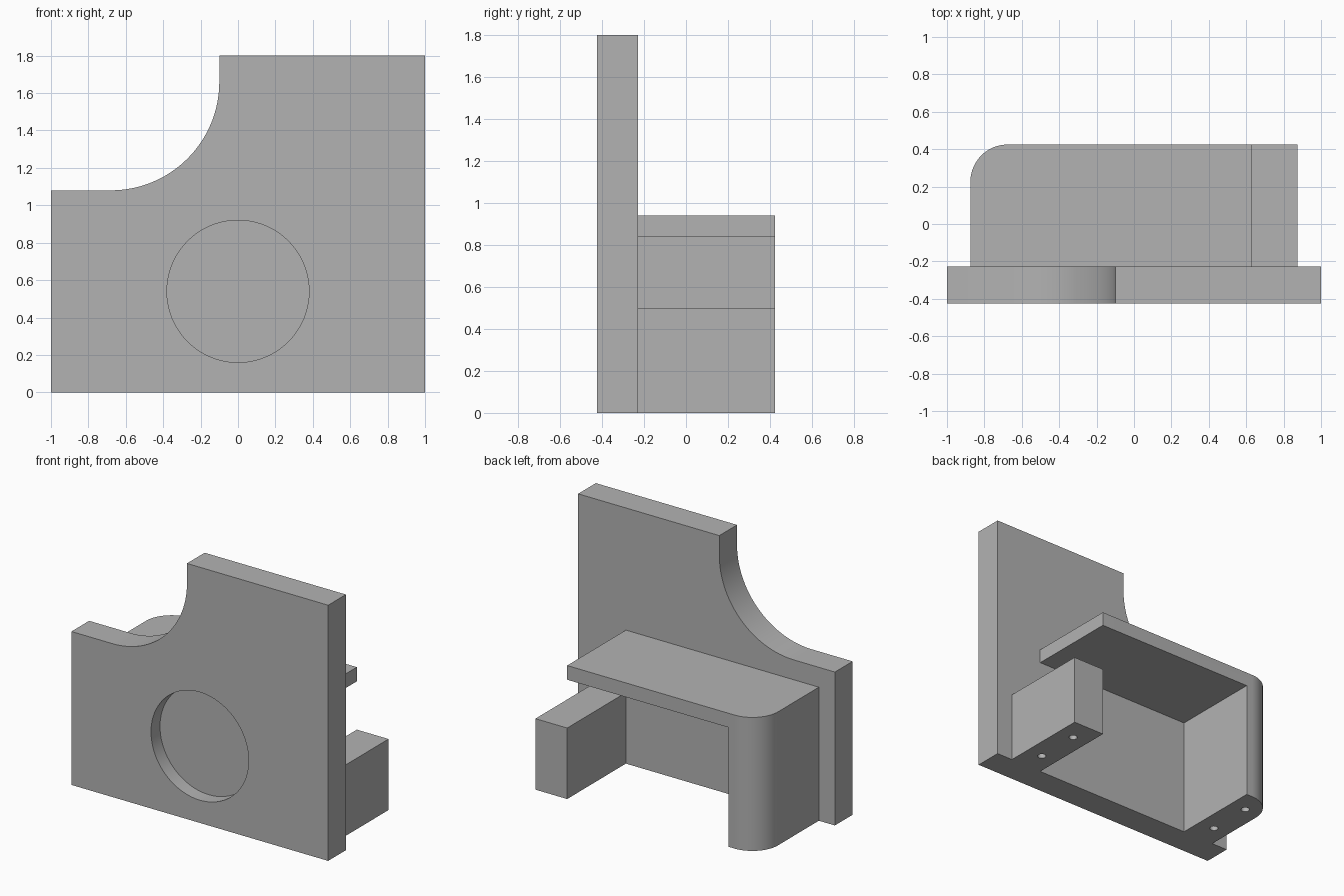
import bpy, bmesh, math
from mathutils import Matrix, Vector

cube = bpy.data.objects.get("Cube")
if cube:
    bpy.data.objects.remove(cube, do_unlink=True)

# Single material
grey = bpy.data.materials.new("plain_grey")
grey.use_nodes = True
colour = (0.45, 0.45, 0.45, 1)
grey.diffuse_color = colour
grey.node_tree.nodes["Principled BSDF"].inputs["Base Color"].default_value = colour

# Main dimensions
FRONT, PLATE_BACK, BACK = -0.425, -0.228, 0.425
SIDE, INNER = 0.875, 0.628
SHELF_LOW, SHELF_TOP = 0.84, 0.94


def make_object(name, bm):
    bmesh.ops.recalc_face_normals(bm, faces=bm.faces[:])
    mesh = bpy.data.meshes.new(name)
    bm.to_mesh(mesh)
    bm.free()
    mesh.materials.append(grey)
    obj = bpy.data.objects.new(name, mesh)
    bpy.context.collection.objects.link(obj)
    return obj


def prism(name, points, offset):
    """Extrude a closed planar outline along offset."""
    bm = bmesh.new()
    face = bm.faces.new([bm.verts.new(p) for p in points])
    new = bmesh.ops.extrude_face_region(bm, geom=[face])["geom"]
    verts = [v for v in new if isinstance(v, bmesh.types.BMVert)]
    bmesh.ops.translate(bm, verts=verts, vec=Vector(offset))
    return make_object(name, bm)


def box(name, x0, x1, y0, y1, z0, z1):
    return prism(name, [(x0, y0, z0), (x1, y0, z0), (x1, y1, z0), (x0, y1, z0)],
                 (0, 0, z1 - z0))


def cylinder(name, radius, depth, centre, segments, rotation=Matrix()):
    bm = bmesh.new()
    bmesh.ops.create_cone(bm, cap_ends=True, segments=segments, radius1=radius,
                          radius2=radius, depth=depth,
                          matrix=Matrix.Translation(centre) @ rotation)
    return make_object(name, bm)


def arc(cx, cy, radius, start, end, steps):
    angles = [math.radians(start + (end - start) * i / steps) for i in range(steps + 1)]
    return [(cx + radius * math.cos(a), cy + radius * math.sin(a)) for a in angles]


def cut(target, cutter):
    cutter.hide_render = True
    mod = target.modifiers.new("cut", 'BOOLEAN')
    mod.operation = 'DIFFERENCE'
    mod.solver = 'EXACT'
    mod.object = cutter
    bpy.context.view_layer.objects.active = target
    bpy.ops.object.modifier_apply(modifier=mod.name)
    bpy.data.objects.remove(cutter, do_unlink=True)


# Front plate with a concave corner
outline = [(-1, 0), (1, 0), (1, 1.8), (-0.1, 1.8)]
outline += arc(-0.68, 1.66, 0.58, 0, -90, 40) + [(-1, 1.08)]
plate = prism("front_plate", [(x, FRONT, z) for x, z in outline],
              (0, PLATE_BACK - FRONT, 0))

# Shallow round pocket in the front face
cut(plate, cylinder("pocket_cutter", 0.38, 0.2, (0, FRONT, 0.54), 80,
                    Matrix.Rotation(math.pi / 2, 4, 'X')))

# Side wall and overhanging shelf in one piece, with a rounded rear corner
plan = [(-SIDE, PLATE_BACK), (INNER, PLATE_BACK), (INNER, BACK)]
plan += arc(-SIDE + 0.2, BACK - 0.2, 0.2, 90, 180, 20)
bracket = prism("side_wall_and_shelf", [(x, y, 0) for x, y in plan], (0, 0, SHELF_TOP))
cut(bracket, box("opening_cutter", -INNER, 1, -0.5, 0.6, -0.1, SHELF_LOW))

# Short foot on the other side
foot = box("foot_block", INNER, SIDE, PLATE_BACK, BACK, 0, 0.5)

# Mounting holes underneath
for part, side in ((foot, 1), (bracket, -1)):
    for t in (0.25, 0.75):
        y = PLATE_BACK + t * (BACK - PLATE_BACK)
        cut(part, cylinder("hole_cutter", 0.028, 0.4,
                           (side * (SIDE + INNER) / 2, y, 0), 24))

# Smooth curved faces, keep edges sharp
bpy.ops.object.select_all(action='DESELECT')
for obj in (plate, bracket, foot):
    obj.select_set(True)
bpy.context.view_layer.objects.active = plate
bpy.ops.object.shade_smooth_by_angle(angle=math.radians(30))
